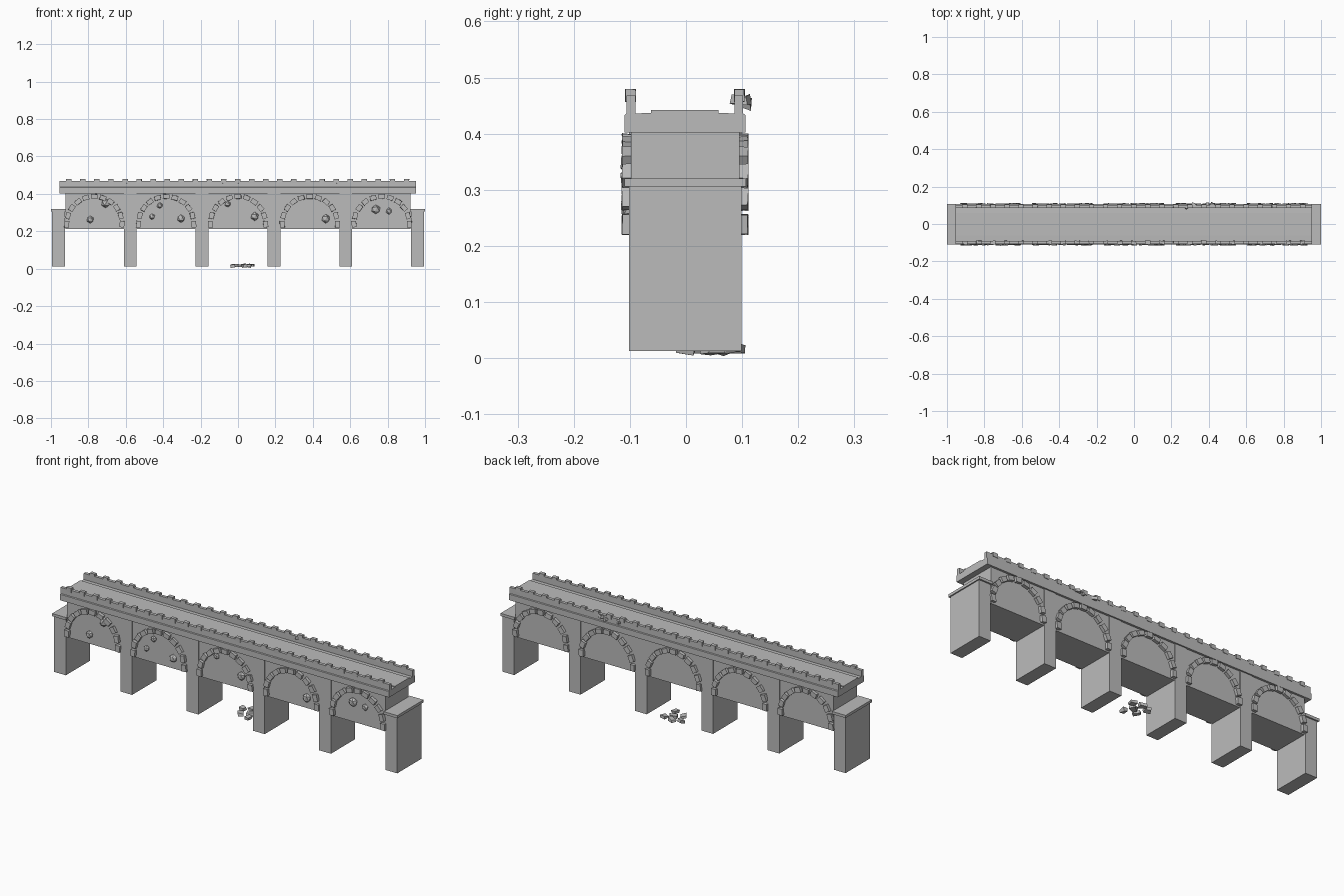
import bpy, bmesh, math, random
from mathutils import Vector, Matrix

if "Cube" in bpy.data.objects:
    bpy.data.objects.remove(bpy.data.objects["Cube"])

random.seed(4)
stone = bpy.data.materials.new("grey_stone")
stone.diffuse_color = (0.5, 0.5, 0.5, 1)
stone.use_nodes = True
stone.node_tree.nodes["Principled BSDF"].inputs["Base Color"].default_value = stone.diffuse_color


def finish(name, bm):
    bmesh.ops.recalc_face_normals(bm, faces=bm.faces)
    me = bpy.data.meshes.new(name)
    bm.to_mesh(me)
    bm.free()
    me.materials.append(stone)
    ob = bpy.data.objects.new(name, me)
    bpy.context.collection.objects.link(ob)
    return ob


def add_box(bm, center, size, rot=None, jitter=0.0):
    verts = bmesh.ops.create_cube(bm, size=1)["verts"]
    for v in verts:
        p = Vector(v.co[i] * size[i] for i in range(3))
        p += Vector(random.uniform(-jitter, jitter) for _ in range(3))
        v.co = (rot @ p if rot else p) + Vector(center)


def add_span(bm, lo, hi):
    add_box(bm, [(a + b) / 2 for a, b in zip(lo, hi)], [b - a for a, b in zip(lo, hi)])


STEP = 0.384
pier_x = [-0.96 + STEP * i for i in range(6)]

# Piers: the two end ones are shorter and capped
for i, x in enumerate(pier_x):
    bm = bmesh.new()
    end = i in (0, 5)
    add_span(bm, (x - 0.034, -0.102, 0.013), (x + 0.034, 0.099, 0.308 if end else 0.404))
    finish("end_pier" if end else "pier", bm)
    if end:
        bm = bmesh.new()
        add_span(bm, (x - 0.04, -0.11, 0.306), (x + 0.04, 0.107, 0.32))
        finish("pier_cap", bm)

# Solid wall carrying the deck
bm = bmesh.new()
add_span(bm, (-0.922, -0.098, 0.213), (0.922, 0.095, 0.404))
finish("spandrel_wall", bm)

# Deck with parapets: half section mirrored across y, extruded along x
half = [(0.108, 0.402), (0.108, 0.433), (0.104, 0.436), (0.104, 0.468),
        (0.088, 0.468), (0.088, 0.436), (0.06, 0.437), (0.06, 0.442)]
section = half + [(-y, z) for y, z in reversed(half)]
bm = bmesh.new()
face = bm.faces.new([bm.verts.new((-0.954, y - 0.002, z)) for y, z in section])
ext = bmesh.ops.extrude_face_region(bm, geom=[face])["geom"]
bmesh.ops.translate(bm, vec=(1.906, 0, 0), verts=[v for v in ext if isinstance(v, bmesh.types.BMVert)])
finish("deck_and_parapets", bm)

# Coping blocks along both parapets
bm = bmesh.new()
for side in (-1, 1):
    for i in range(25):
        x = -0.905 + i * 1.806 / 24
        add_box(bm, (x, side * 0.097 - 0.002, 0.468), (0.028, 0.018, 0.022), None, 0.0008)
finish("coping_blocks", bm)

# Arch stones in rings on both faces of each bay
for bay in range(5):
    cx = pier_x[bay] + STEP / 2
    bm = bmesh.new()
    for y in (-0.105, 0.102):
        for k in range(11):
            a = math.pi * k / 10
            rot = Matrix.Rotation(-a + random.uniform(-0.12, 0.12), 3, "Y")
            pos = (cx + 0.148 * math.cos(a), y, 0.238 + 0.148 * math.sin(a))
            add_box(bm, pos, (0.025, 0.017, 0.034), rot, 0.0012)
    finish("arch_stones", bm)

# Rounded rubble stones set in the front wall: x, z, radius
bosses = [(-0.79, 0.263, 0.021), (-0.707, 0.35, 0.026), (-0.46, 0.278, 0.017),
          (-0.418, 0.338, 0.017), (-0.305, 0.268, 0.023), (-0.054, 0.345, 0.017),
          (0.09, 0.28, 0.024), (0.47, 0.268, 0.025), (0.737, 0.317, 0.026), (0.807, 0.308, 0.018)]
bm = bmesh.new()
for x, z, r in bosses:
    for v in bmesh.ops.create_icosphere(bm, subdivisions=1, radius=r)["verts"]:
        v.co *= random.uniform(0.88, 1.05)
        v.co.y *= 0.75
        v.co += Vector((x, -0.1, z))
finish("wall_rubble", bm)


def rubble(name, places):
    bm = bmesh.new()
    for x, y, z, s in places:
        rot = (Matrix.Rotation(random.uniform(0, 3), 3, "Z")
               @ Matrix.Rotation(random.uniform(-0.25, 0.25), 3, "X"))
        add_box(bm, (x, y, z), (s, s * 0.75, 0.014), rot, 0.004)
    return finish(name, bm)


# Fallen stones below the middle bay, and loose ones on the back parapet
rubble("fallen_stones", [(-0.02, 0.07, 0.015, 0.033), (0.02, 0.085, 0.018, 0.035),
                         (0.07, 0.075, 0.018, 0.034), (0.04, 0.045, 0.016, 0.036),
                         (0.0, 0.02, 0.015, 0.034), (0.06, 0.0, 0.016, 0.032)])
rubble("loose_parapet_stones", [(0.42, 0.104, 0.458, 0.024), (0.39, 0.107, 0.452, 0.02),
                                (0.32, 0.104, 0.458, 0.024), (0.28, 0.09, 0.462, 0.02)])
